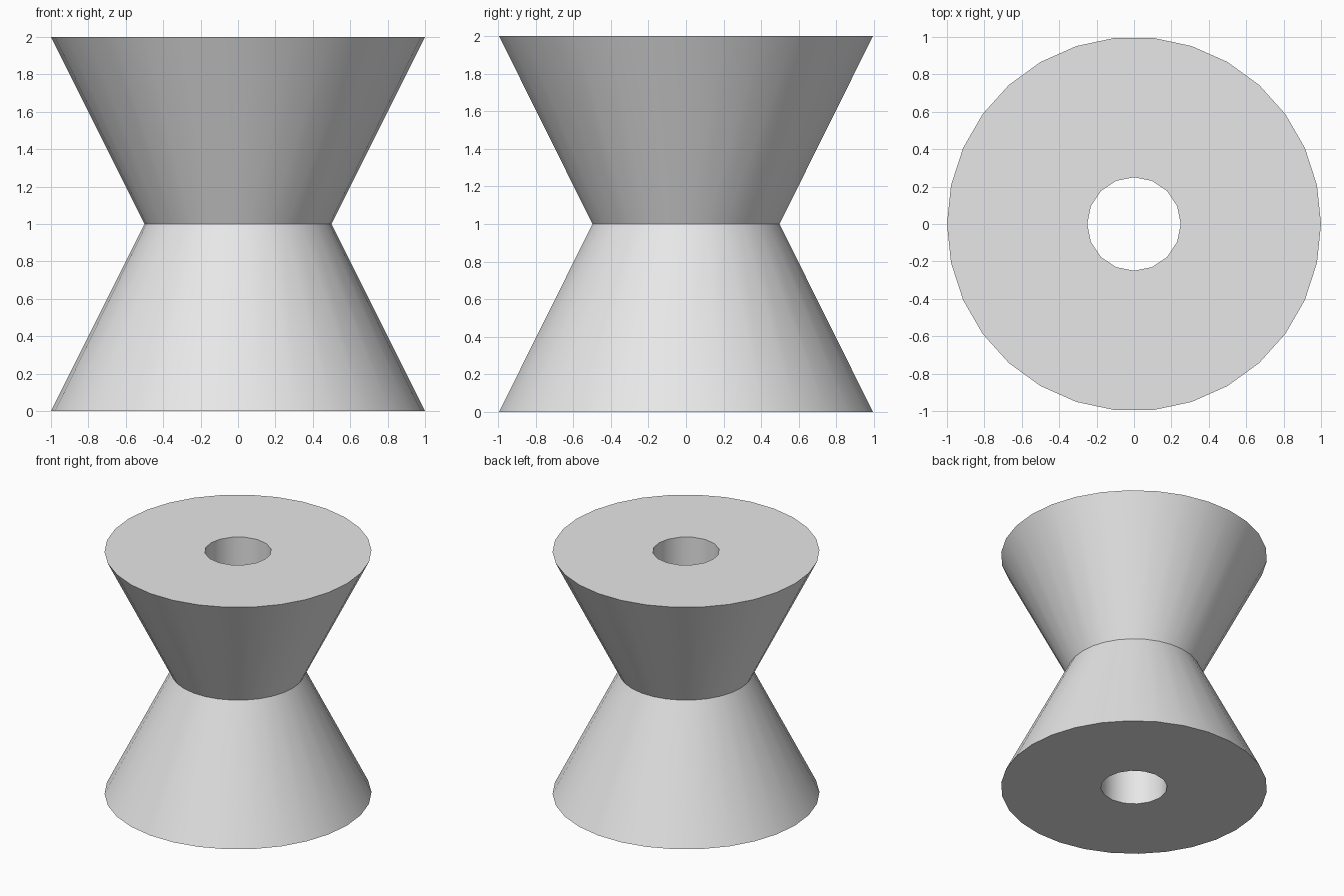
import bpy, bmesh
from math import sin, cos, pi, radians

cube = bpy.data.objects.get("Cube")
if cube:
    bpy.data.objects.remove(cube, do_unlink=True)

RIM, WAIST, BORE, HEIGHT = 1.0, 0.5, 0.25, 2.0

mat = bpy.data.materials.new("light_grey")
mat.use_nodes = True
grey = (0.8, 0.8, 0.8, 1)
mat.diffuse_color = grey
mat.node_tree.nodes["Principled BSDF"].inputs["Base Color"].default_value = grey

bm = bmesh.new()


def ring(radius, z, sides):
    angles = [2 * pi * i / sides for i in range(sides)]
    return [bm.verts.new((radius * cos(a), radius * sin(a), z)) for a in angles]


def wall(low, high):
    n = len(low)
    for i in range(n):
        j = (i + 1) % n
        bm.faces.new((low[i], low[j], high[j], high[i]))


def annulus(outer, inner):
    edges = [bm.edges.get((r[i - 1], r[i])) for r in (outer, inner) for i in range(len(r))]
    bmesh.ops.triangle_fill(bm, edges=edges, use_beauty=True, use_dissolve=False)


# Two cones meeting at the waist
bottom, middle, top = (ring(r, z, 30) for r, z in
                       ((RIM, 0), (WAIST, HEIGHT / 2), (RIM, HEIGHT)))
wall(bottom, middle)
wall(middle, top)

# Straight bore through the centre
bore_low, bore_high = ring(BORE, 0, 16), ring(BORE, HEIGHT, 16)
wall(bore_low, bore_high)

# Flat ring-shaped ends
annulus(bottom, bore_low)
annulus(top, bore_high)
bmesh.ops.recalc_face_normals(bm, faces=bm.faces[:])

mesh = bpy.data.meshes.new("double_cone_spool")
bm.to_mesh(mesh)
bm.free()
mesh.materials.append(mat)
spool = bpy.data.objects.new("double_cone_spool", mesh)
bpy.context.collection.objects.link(spool)

# Smooth sides with crisp rims and waist
bpy.ops.object.select_all(action="DESELECT")
spool.select_set(True)
bpy.context.view_layer.objects.active = spool
bpy.ops.object.shade_smooth_by_angle(angle=radians(30))
